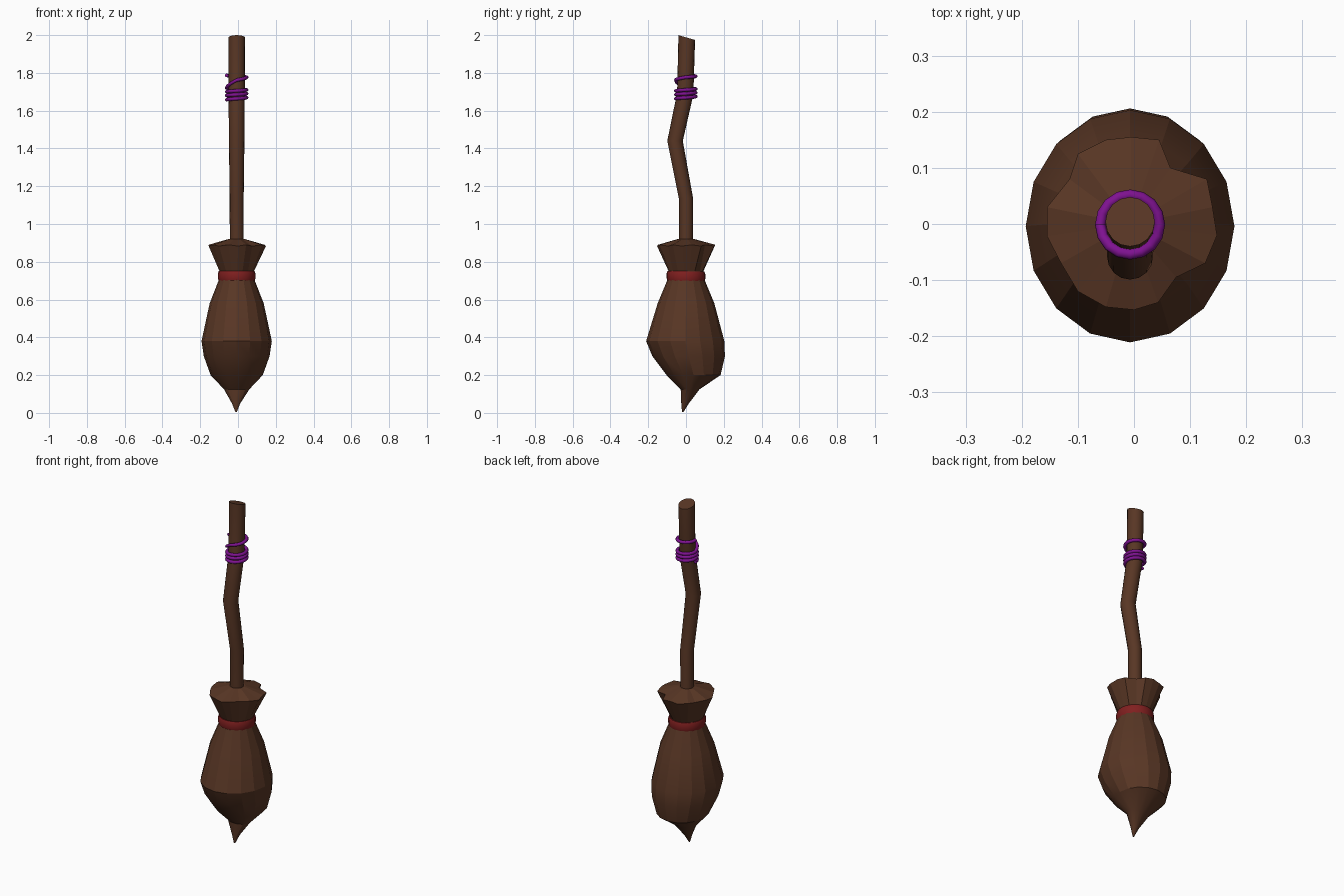
import bpy, bmesh, math

if "Cube" in bpy.data.objects:
    bpy.data.objects.remove(bpy.data.objects["Cube"])

CX = -0.007  # shared centre line of the broom


def material(name, rgb):
    m = bpy.data.materials.new(name)
    m.diffuse_color = (*rgb, 1)
    m.use_nodes = True
    m.node_tree.nodes["Principled BSDF"].inputs["Base Color"].default_value = m.diffuse_color
    return m


WOOD = material("brown wood", (0.098, 0.037, 0.018))
PURPLE = material("purple cord", (0.21, 0.006, 0.28))
RED = material("red band", (0.22, 0.014, 0.014))


def loft(name, rings, mat, smooth=None, closed=False):
    """Skin a list of point rings; cap the ends unless the loop is closed."""
    bm = bmesh.new()
    rows = [[bm.verts.new(p) for p in ring] for ring in rings]
    n = len(rows[0])
    pairs = list(zip(rows, rows[1:])) + ([(rows[-1], rows[0])] if closed else [])
    for a, b in pairs:
        for i in range(n):
            j = (i + 1) % n
            bm.faces.new((a[i], a[j], b[j], b[i]))
    if not closed:
        bm.faces.new(rows[0][::-1])
        bm.faces.new(rows[-1])
    bmesh.ops.recalc_face_normals(bm, faces=bm.faces)
    me = bpy.data.meshes.new(name)
    bm.to_mesh(me)
    bm.free()
    me.materials.append(mat)
    ob = bpy.data.objects.new(name, me)
    bpy.context.collection.objects.link(ob)
    if smooth:
        bpy.ops.object.select_all(action='DESELECT')
        ob.select_set(True)
        bpy.context.view_layer.objects.active = ob
        bpy.ops.object.shade_smooth_by_angle(angle=math.radians(smooth))
    return ob


def ellipse(n, cy, z, rx, ry, tilt=0.0, cx=CX):
    """Ring around z; tilt is the change of height per unit of y."""
    out = []
    for i in range(n):
        a = math.tau * (i + 0.5) / n + math.pi / n
        y = ry * math.sin(a)
        out.append((cx + rx * math.cos(a), cy + y, z + tilt * y))
    return out


# Crooked handle with a slanted cut on top
handle = [(0.0, 0.72, 0.036, 0), (0.0, 1.135, 0.037, 0.1), (-0.058, 1.44, 0.041, 0.0),
          (-0.004, 1.69, 0.043, -0.12), (0.004, 1.987, 0.044, -0.29)]
loft("handle", [ellipse(16, y, z, r, r, t) for y, z, r, t in handle], WOOD, 30)

# Bristle bundle, bulging and ending in a bent point
bundle = [(0.0, 0.735, 0.09, 0.09), (0.0, 0.70, 0.096, 0.10), (0.0, 0.58, 0.143, 0.15),
          (-0.004, 0.38, 0.186, 0.207), (0.014, 0.30, 0.174, 0.192),
          (0.04, 0.20, 0.138, 0.143), (0.022, 0.125, 0.067, 0.05),
          (-0.005, 0.05, 0.022, 0.02), (-0.017, 0.005, 0.004, 0.004)]
loft("bristles", [ellipse(16, y, z, rx, ry, cx=CX if z > 0.1 else -0.01)
                  for y, z, rx, ry in bundle], WOOD, 20)

# Flared bristle collar with an uneven rim
rim = [(0.148, -0.02), (0.14, 0.03), (0.13, 0.08), (0.065, 0.10), (0.045, 0.15), (-0.005, 0.155),
       (-0.05, 0.15), (-0.10, 0.125), (-0.115, 0.08), (-0.155, 0.03), (-0.155, -0.022),
       (-0.13, -0.07), (-0.10, -0.12), (-0.05, -0.148), (0.0, -0.153), (0.043, -0.14),
       (0.075, -0.095), (0.127, -0.07)]


def scaled_rim(r, z):
    ring = []
    for x, y in rim:
        d = math.hypot(x - CX, y)
        ring.append((CX + (x - CX) / d * r, y / d * r, z))
    return ring


outer = [(x, y, 0.883 + 0.007 * (i % 2)) for i, (x, y) in enumerate(rim)]
loft("bristle_collar", [scaled_rim(0.088, 0.72), scaled_rim(0.092, 0.75), outer,
                        scaled_rim(0.045, 0.92)], WOOD)

# Red binding band
band = [(0.085, 0.70), (0.098, 0.698), (0.102, 0.71), (0.102, 0.738), (0.098, 0.75), (0.085, 0.748)]
loft("binding_band", [ellipse(20, 0, z, r - 0.003, r, -0.02) for r, z in band], RED, 40, closed=True)

# Purple cord: three tight turns, then one loose rising turn
keys = [(0, 1.658), (1, 1.68), (2, 1.70), (3, 1.72), (3.1, 1.735), (3.25, 1.762),
        (3.5, 1.777), (4, 1.787)]


def cord_height(t):
    for (a, za), (b, zb) in zip(keys, keys[1:]):
        if t <= b:
            return za + (zb - za) * (t - a) / (b - a)
    return keys[-1][1]


STEPS, R, W = 16, 0.053, 0.0095
coil = []
for k in range(4 * STEPS + 1):
    t = k / STEPS
    a = math.pi + math.tau * t
    ring = []
    for i in range(8):
        b = math.tau * i / 8
        r = R + W * math.cos(b)
        ring.append((CX + r * math.cos(a), -0.001 + r * math.sin(a), cord_height(t) + W * math.sin(b)))
    coil.append(ring)
loft("cord_wrap", coil, PURPLE, 50)
